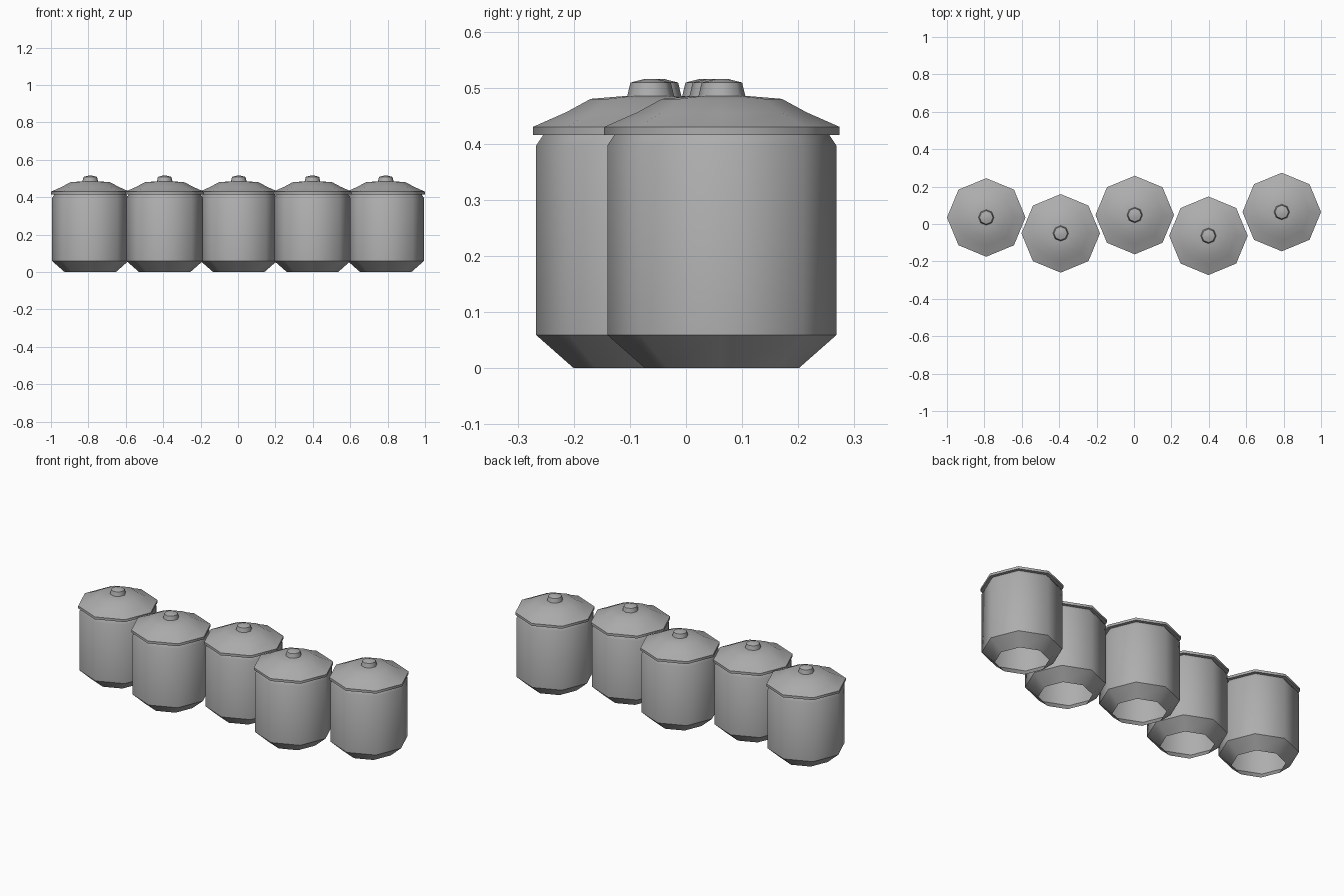
import bpy, bmesh, math

if "Cube" in bpy.data.objects:
    bpy.data.objects.remove(bpy.data.objects["Cube"])

SIDES = 8
grey = bpy.data.materials.new("stone grey")
grey.diffuse_color = (0.42, 0.42, 0.42, 1)
grey.use_nodes = True
grey.node_tree.nodes["Principled BSDF"].inputs["Base Color"].default_value = grey.diffuse_color


def lathe(name, profile, centre, cap_top=False):
    """Revolve (radius, z) points, listed bottom to top, into an eight-sided shell."""
    bm = bmesh.new()
    rings = []
    for r, z in profile:
        rings.append([bm.verts.new((r * math.cos(math.tau * i / SIDES),
                                    r * math.sin(math.tau * i / SIDES), z))
                      for i in range(SIDES)])
    for low, high in zip(rings, rings[1:]):
        for i in range(SIDES):
            j = (i + 1) % SIDES
            bm.faces.new((low[i], low[j], high[j], high[i]))
    if cap_top:
        bm.faces.new(rings[-1])
    mesh = bpy.data.meshes.new(name)
    bm.to_mesh(mesh)
    bm.free()
    mesh.materials.append(grey)
    obj = bpy.data.objects.new(name, mesh)
    obj.location = (centre[0], centre[1], 0)
    bpy.context.collection.objects.link(obj)
    bpy.ops.object.select_all(action='DESELECT')
    obj.select_set(True)
    bpy.context.view_layer.objects.active = obj
    bpy.ops.object.shade_smooth_by_angle(angle=math.radians(46))
    return obj


# Profiles: open-bottomed body, domed lid with rim, small knob
body = [(0.137, 0.0), (0.204, 0.059), (0.204, 0.397), (0.190, 0.418)]
lid = [(0.188, 0.416), (0.210, 0.416), (0.210, 0.430), (0.151, 0.456),
       (0.107, 0.480), (0.035, 0.486)]
knob = [(0.042, 0.484), (0.036, 0.509), (0.013, 0.515)]

# Staggered row of five pots
centres = [(-0.79, 0.035), (-0.392, -0.05), (0.004, 0.048), (0.398, -0.063), (0.79, 0.064)]
for n, c in enumerate(centres, 1):
    lathe(f"pot_body_{n}", body, c)
    lathe(f"pot_lid_{n}", lid, c, cap_top=True)
    lathe(f"lid_knob_{n}", knob, c, cap_top=True)
